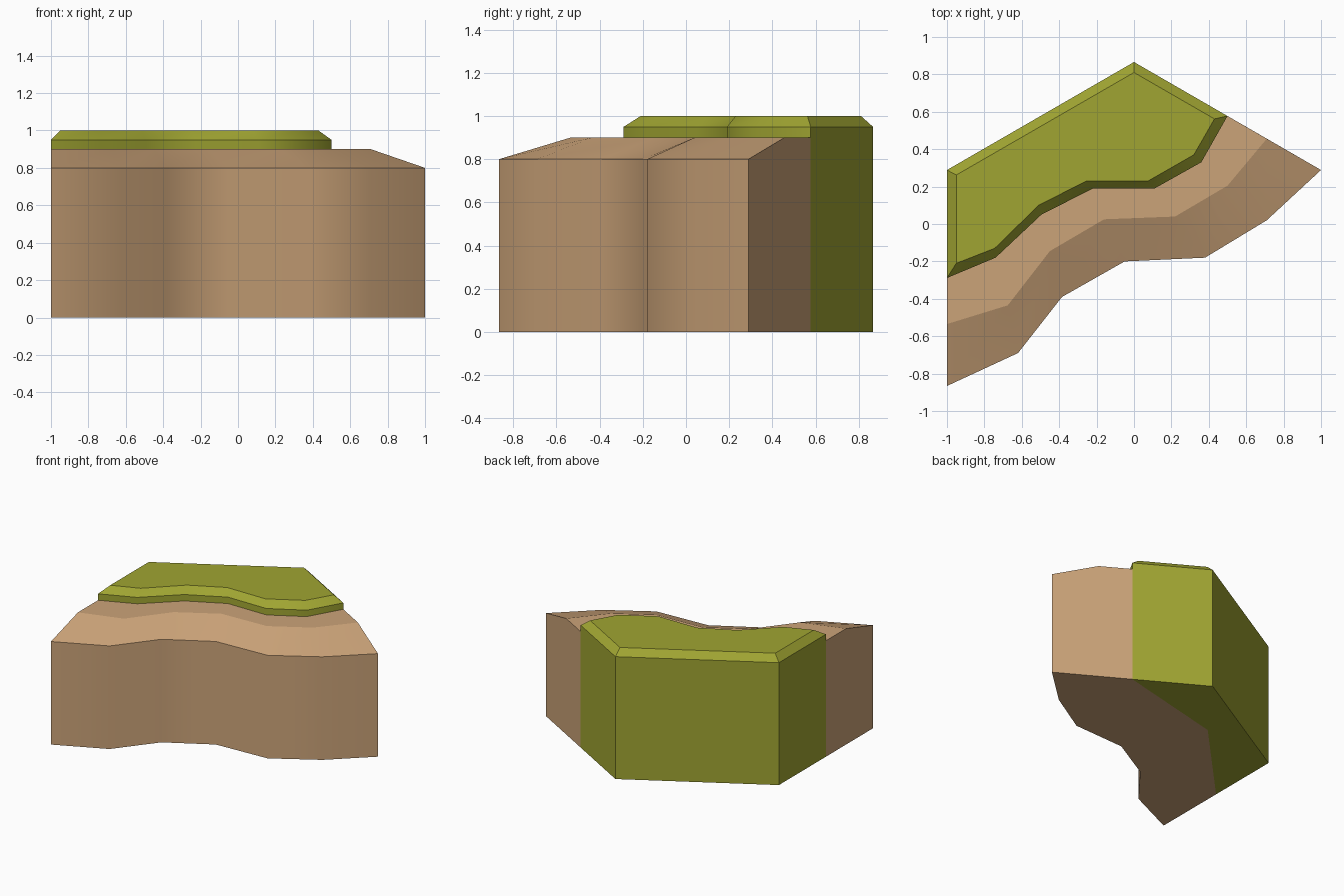
import bpy, bmesh

if "Cube" in bpy.data.objects:
    bpy.data.objects.remove(bpy.data.objects["Cube"])

bm = bmesh.new()
cache = {}
soft_edges = set()          # vertical edges kept smooth along the winding bank
GRASS, EARTH = 0, 1


def vert(p):
    key = tuple(round(c, 4) for c in p)
    if key not in cache:
        cache[key] = bm.verts.new(key)
    return cache[key]


def at(points, z):
    return [(x, y, z) for x, y in points]


def face(points, mat):
    f = bm.faces.new([vert(p) for p in points])
    f.material_index = mat
    return f


def strip(a, b, mat, smooth=True):
    """Quads between two matching rows, optionally soft from quad to quad."""
    for i in range(len(a) - 1):
        f = face([a[i], a[i + 1], b[i + 1], b[i]], mat)
        f.smooth = smooth
        if smooth and i:
            soft_edges.add(frozenset((vert(a[i]), vert(b[i]))))


# Winding bank lines seen from above, left to right
turf_top = [(-.95, -.21), (-.745, -.13), (-.51, .10), (-.255, .23), (.075, .23), (.32, .37), (.43, .562)]
turf_line = [(-1, -.2887), (-.74, -.18), (-.495, .05), (-.22, .19), (.11, .19), (.36, .33), (.5, .5774)]
brow_line = [(-1, -.535), (-.675, -.435), (-.45, -.145), (-.16, .025), (.22, .04), (.5, .205), (.71, .456)]
foot_line = [(-1, -.866), (-.62, -.69), (-.385, -.39), (-.05, -.20), (.38, -.18), (.71, .02), (1, .2887)]
back, left = (0, .866), (-1, .2887)
back_in, left_in = (0, .81), (-.95, .262)
inner = (-.37, .37)         # corner of the colour boundary underneath

# Earth bank: cliff wall, sloping brow, flat ledge
strip(at(foot_line, 0), at(foot_line, .8), EARTH)
strip(at(foot_line, .8), at(brow_line, .9), EARTH)
strip(at(brow_line, .9), at(turf_line, .9), EARTH)

# Earth end walls and underside
for i in (0, -1):
    f, b, t = foot_line[i], brow_line[i], turf_line[i]
    face([(*f, 0), (*f, .8), (*b, .9), (*t, .9), (*t, 0)], EARTH)
face(at(foot_line + [turf_line[-1], inner, turf_line[0]], 0), EARTH)

# Turf: lip and bevel along the bank
strip(at(turf_line, .9), at(turf_line, .95), GRASS)
strip(at(turf_line, .95), at(turf_top, 1), GRASS)

# Turf: straight outer walls, bevel, top and underside
right_end, left_end = turf_line[-1], turf_line[0]
outer = [right_end, back, left, left_end]
for p, q in ((right_end, back), (left_end, left)):
    face([(*p, 0), (*p, .9), (*p, .95), (*q, .95), (*q, 0)], GRASS)
face([(*back, 0), (*back, .95), (*left, .95), (*left, 0)], GRASS)
outer_in = [turf_top[-1], back_in, left_in, turf_top[0]]
strip(at(outer, .95), at(outer_in, 1), GRASS, smooth=False)
face(at(turf_top + [back_in, left_in], 1), GRASS)
face(at(outer + [inner], 0), GRASS)

# Only the winding columns are soft, every other edge is crisp
for e in bm.edges:
    e.smooth = frozenset(e.verts) in soft_edges
bmesh.ops.recalc_face_normals(bm, faces=bm.faces)

# Split the closed shell into its two coloured parts
for index, (name, mat_name, colour) in enumerate((
        ("turf_block", "grass green", (.352, .376, .032, 1)),
        ("earth_bank", "earth brown", (.60, .368, .190, 1)))):
    part = bm.copy()
    bmesh.ops.delete(part, geom=[f for f in part.faces if f.material_index != index],
                     context='FACES')
    for f in part.faces:
        f.material_index = 0
    mesh = bpy.data.meshes.new(name)
    part.to_mesh(mesh)
    part.free()
    mat = bpy.data.materials.new(mat_name)
    mat.diffuse_color = colour
    mat.use_nodes = True
    mat.node_tree.nodes["Principled BSDF"].inputs["Base Color"].default_value = mat.diffuse_color
    mesh.materials.append(mat)
    bpy.context.collection.objects.link(bpy.data.objects.new(name, mesh))
bm.free()
